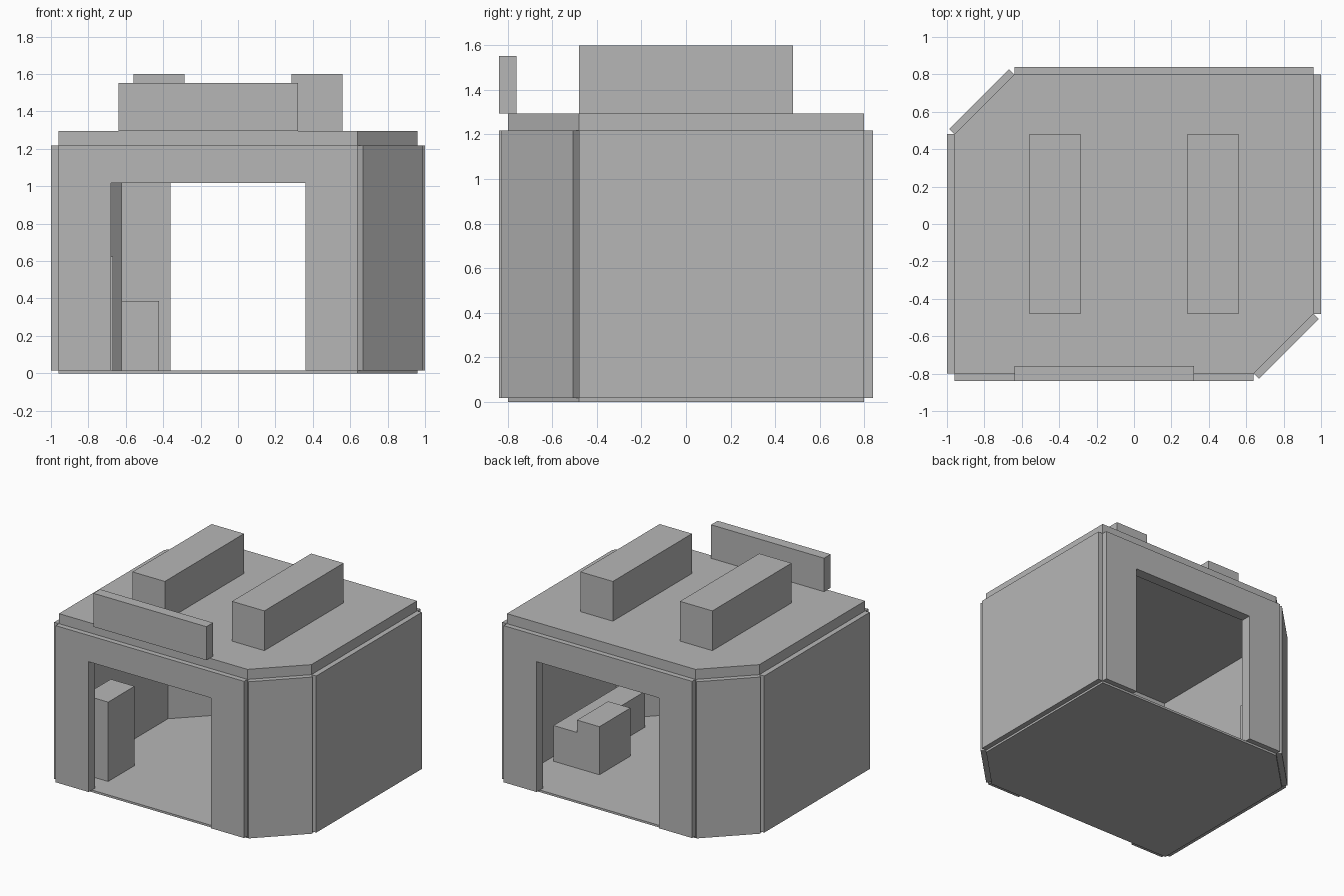
import bpy, bmesh
from mathutils import Vector

cube = bpy.data.objects.get("Cube")
if cube:
    bpy.data.objects.remove(cube, do_unlink=True)

GREY = (0.47, 0.47, 0.47, 1)
grey = bpy.data.materials.new("plain grey")
grey.use_nodes = True
grey.diffuse_color = GREY
grey.node_tree.nodes["Principled BSDF"].inputs["Base Color"].default_value = GREY

FLOOR, CEILING, ROOF = 0.016, 1.218, 1.295
HALF = 0.04   # half the wall thickness
UP = Vector((0, 0, 1))


def prism(name, points, offset):
    """Extrude a planar outline along offset."""
    bm = bmesh.new()
    face = bm.faces.new([bm.verts.new(p) for p in points])
    new = bmesh.ops.extrude_face_region(bm, geom=[face], use_keep_orig=True)["geom"]
    bmesh.ops.translate(bm, vec=offset,
                        verts=[v for v in new if isinstance(v, bmesh.types.BMVert)])
    bmesh.ops.recalc_face_normals(bm, faces=bm.faces)
    mesh = bpy.data.meshes.new(name)
    bm.to_mesh(mesh)
    bm.free()
    mesh.materials.append(grey)
    obj = bpy.data.objects.new(name, mesh)
    bpy.context.collection.objects.link(obj)
    return obj


def box(name, x, y, z):
    corners = [(x[0], y[0], z[0]), (x[1], y[0], z[0]), (x[1], y[1], z[0]), (x[0], y[1], z[0])]
    return prism(name, corners, UP * (z[1] - z[0]))


def wall(name, start, end, door=None):
    """Wall centred on a plan edge; door is (start, end, height) along the edge."""
    a, b = Vector((*start, FLOOR)), Vector((*end, FLOOR))
    along = (b - a).normalized()
    out = along.cross(UP) * HALF
    length, height = (b - a).length, CEILING - FLOOR
    outline = [(0, 0)]
    if door:
        d0, d1, top = door
        outline += [(d0, 0), (d0, top), (d1, top), (d1, 0)]
    outline += [(length, 0), (length, height), (0, height)]
    return prism(name, [a - out + along * s + UP * h for s, h in outline], out * 2)


# Plan: rectangle with two opposite corners cut off
plan = [(-0.96, -0.8), (0.64, -0.8), (0.96, -0.48),
        (0.96, 0.8), (-0.64, 0.8), (-0.96, 0.48)]

# Floor and roof slabs
prism("floor", [(x, y, 0) for x, y in plan], UP * FLOOR)
prism("roof", [(x, y, CEILING) for x, y in plan], UP * (ROOF - CEILING))

# Walls, with doorways front and back
names = ["front_wall", "front_corner_wall", "left_wall",
         "back_wall", "back_corner_wall", "right_wall"]
doorway = (0.28, 1.32, 1.0)
for i, name in enumerate(names):
    wall(name, plan[i], plan[(i + 1) % 6], doorway if i % 3 == 0 else None)

# Rooftop blocks and front sign board
for side, x in (("right", (-0.56, -0.285)), ("left", (0.285, 0.56))):
    box("roof_block_" + side, x, (-0.48, 0.48), (ROOF, 1.6))
box("sign_board", (-0.64, 0.32), (-0.84, -0.76), (ROOF, 1.552))

# Interior furniture
box("tall_cabinet", (-0.87, -0.668), (-0.62, -0.3), (FLOOR, 0.625))
box("small_cabinet", (-0.624, -0.422), (0.665, 0.76), (FLOOR, 0.385))
box("long_counter", (0.675, 0.875), (-0.465, 0.357), (FLOOR, 0.29))
box("raised_counter", (0.485, 0.675), (-0.02, 0.357), (FLOOR, 0.385))
